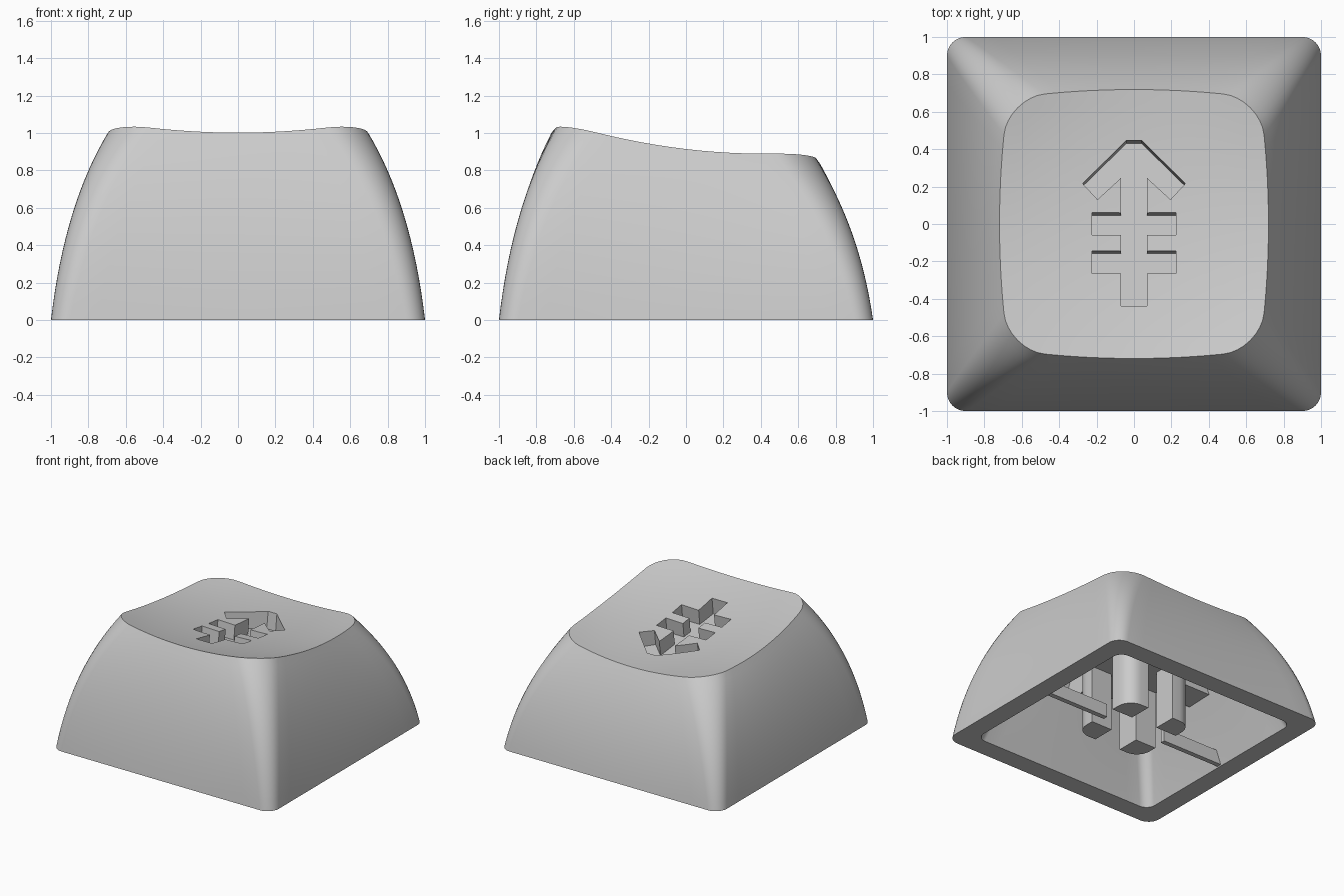
import bpy, bmesh, math
from mathutils import Vector

old = bpy.data.objects.get("Cube")
if old:
    bpy.data.objects.remove(old)

grey = bpy.data.materials.new("light_grey")
grey.use_nodes = True
grey.diffuse_color = (0.6, 0.6, 0.6, 1)
grey.node_tree.nodes["Principled BSDF"].inputs["Base Color"].default_value = (0.6, 0.6, 0.6, 1)


def top(x, y):
    """Height of the dished, tilted top."""
    return 0.862 - 0.118 * y + 0.105 * y * y + 0.1 * x * x * (1 + y * y)


def finish(name, bm):
    bmesh.ops.recalc_face_normals(bm, faces=bm.faces)
    mesh = bpy.data.meshes.new(name)
    bm.to_mesh(mesh)
    bm.free()
    mesh.materials.append(grey)
    obj = bpy.data.objects.new(name, mesh)
    bpy.context.collection.objects.link(obj)
    return obj


def smooth(obj):
    bpy.ops.object.select_all(action='DESELECT')
    obj.select_set(True)
    bpy.context.view_layer.objects.active = obj
    bpy.ops.object.shade_smooth_by_angle(angle=math.radians(30))


def outline(w, r, bulge, side=12, arc=8):
    """Rounded square whose sides bow outwards."""
    pts = []
    for k in range(4):
        c, s = round(math.cos(k * math.pi / 2)), round(math.sin(k * math.pi / 2))
        quarter = [(w, (w - r) * (2 * i / side - 1)) for i in range(side)]
        quarter += [(w - r + r * math.cos(a), w - r + r * math.sin(a))
                    for a in (i * math.pi / 2 / arc for i in range(arc))]
        pts += [(x * c - y * s, x * s + y * c) for x, y in quarter]
    return [(x * (1 + bulge * (1 - (y / w) ** 2)), y * (1 + bulge * (1 - (x / w) ** 2)))
            for x, y in pts]


def wall(t, base, shrink, curve, bulge, r0, r1, drop):
    """One ring of a wall, t from the bottom to the top."""
    k = (1 - curve) * t + curve * t * t
    ring = outline(base - shrink * k, r0 + (r1 - r0) * t, bulge * t * t)
    return [Vector((x, y, t * (top(x, y) - drop))) for x, y in ring]


def cover(ring, s, drop):
    """Ring shrunk towards the centre along the dished surface."""
    return [Vector((p.x * s, p.y * s, top(p.x * s, p.y * s) - drop)) for p in ring]


# Hollow shell: ceiling, straight inner wall, bottom rim, curved outer wall, dished top
STEPS, CAPS, THICK = 16, 10, 0.2
inner = [wall(i / STEPS, 0.84, 0.28, 0, 0, 0.08, 0.1, THICK) for i in range(STEPS + 1)]
outer = [wall(i / STEPS, 1.0, 0.328, 0.56, 0.07, 0.1, 0.195, 0) for i in range(STEPS + 1)]
rings = [cover(inner[-1], i / CAPS, THICK) for i in range(1, CAPS)]
rings += inner[::-1] + outer
rings += [cover(outer[-1], i / CAPS, 0) for i in range(CAPS - 1, 0, -1)]
bm = bmesh.new()
loops = [[bm.verts.new(p) for p in ring] for ring in rings]
n = len(loops[0])
for a, b in zip(loops, loops[1:]):
    for i in range(n):
        j = (i + 1) % n
        bm.faces.new((a[i], a[j], b[j], b[i]))
for loop, drop in ((loops[0], THICK), (loops[-1], 0)):
    centre = bm.verts.new((0, 0, top(0, 0) - drop))
    for i in range(n):
        bm.faces.new((loop[i], loop[(i + 1) % n], centre))
shell = finish("keycap_shell", bm)

# Engraved arrow with two crossbars, cut square to the tilted top
half = [(0.04, 0.445), (0.275, 0.215), (0.195, 0.13), (0.07, 0.245), (0.07, 0.06),
        (0.225, 0.06), (0.225, -0.06), (0.07, -0.06), (0.07, -0.145), (0.225, -0.145),
        (0.225, -0.265), (0.07, -0.265), (0.07, -0.44)]
shape = half + [(-x, y) for x, y in reversed(half)]
bm = bmesh.new()
levels = [[bm.verts.new((x, y + 0.12 * d, 0.862 - 0.12 * y + d)) for x, y in shape]
          for d in (-0.115, 0.15)]
bm.faces.new(levels[0])
bm.faces.new(levels[1])
for i in range(len(shape)):
    j = (i + 1) % len(shape)
    bm.faces.new((levels[0][i], levels[0][j], levels[1][j], levels[1][i]))
cutter = finish("arrow_cutter", bm)
cutter.hide_render = True
smooth(shell)
cut = shell.modifiers.new("engraving", 'BOOLEAN')
cut.operation, cut.solver, cut.object = 'DIFFERENCE', 'EXACT', cutter
bpy.ops.object.modifier_apply(modifier=cut.name)
bpy.data.objects.remove(cutter)
smooth(shell)


def box(name, lo, hi, round_corner=None):
    bm = bmesh.new()
    bmesh.ops.create_cube(bm, size=1)
    for v in bm.verts:
        v.co = [lo[i] if v.co[i] < 0 else hi[i] for i in range(3)]
    if round_corner:
        edges = [e for e in bm.edges if all(
            (v.co.xy - Vector(round_corner)).length < 0.001 for v in e.verts)]
        bmesh.ops.bevel(bm, geom=edges, offset=0.12, segments=6, profile=0.5, affect='EDGES')
    obj = finish(name, bm)
    smooth(obj)


# Stem: four posts with rounded outer corners around a cross slot
for sx, side in ((1, "left"), (-1, "right")):
    for sy, end in ((-1, "front"), (1, "back")):
        xs, ys = sorted((sx * 0.12, sx * 0.31)), sorted((sy * 0.12, sy * 0.31))
        box(f"stem_post_{end}_{side}", (xs[0], ys[0], 0.02),
            (xs[1], ys[1], top(sx * 0.22, sy * 0.22) - 0.175), (sx * 0.31, sy * 0.31))

# Ceiling fins that close the slot and run out to the walls
for dx, dy, name in ((1, 0, "left"), (-1, 0, "right"), (0, -1, "front"), (0, 1, "back")):
    xs = sorted((0, dx * 0.67)) if dx else (-0.12, 0.12)
    ys = sorted((0, dy * 0.67)) if dy else (-0.12, 0.12)
    box(f"ceiling_fin_{name}", (xs[0], ys[0], 0.5),
        (xs[1], ys[1], top(dx * 0.4, dy * 0.4) - 0.19))

# Thin braces from the stem to the side walls
box("brace_left", (0.28, -0.02, 0.01), (0.86, 0.02, 0.12))
box("brace_right", (-0.86, -0.02, 0.01), (-0.28, 0.02, 0.12))
